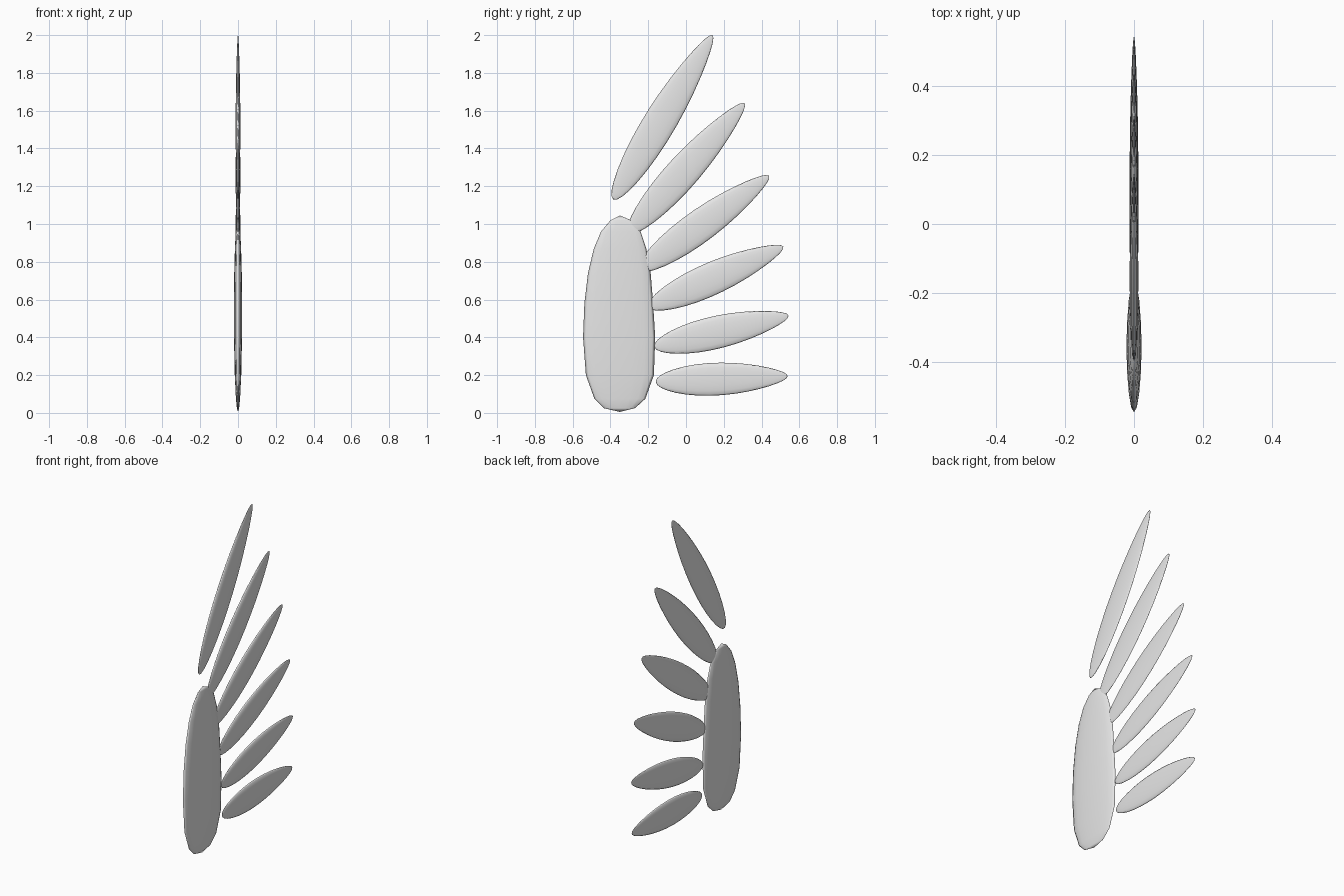
import bpy, bmesh, math
from mathutils import Vector

if "Cube" in bpy.data.objects:
    bpy.data.objects.remove(bpy.data.objects["Cube"])

grey = bpy.data.materials.new("light_grey")
grey.use_nodes = True
grey.diffuse_color = (0.8, 0.8, 0.8, 1)
grey.node_tree.nodes["Principled BSDF"].inputs["Base Color"].default_value = (0.8, 0.8, 0.8, 1)


def loft(name, sections, sides, side_axis):
    """Skin elliptical sections (centre, half width, half thickness); ends are points."""
    bm = bmesh.new()
    rings = []
    for centre, width, thick in sections:
        if width == 0:
            rings.append([bm.verts.new(centre)] * sides)
            continue
        ring = []
        for i in range(sides):
            a = math.tau * i / sides
            ring.append(bm.verts.new(centre + side_axis * (width * math.cos(a))
                                     + Vector((thick * math.sin(a), 0, 0))))
        rings.append(ring)
    for low, high in zip(rings, rings[1:]):
        for i in range(sides):
            j = (i + 1) % sides
            corners = list(dict.fromkeys((low[i], low[j], high[j], high[i])))
            bm.faces.new(corners)
    bmesh.ops.recalc_face_normals(bm, faces=bm.faces)
    mesh = bpy.data.meshes.new(name)
    bm.to_mesh(mesh)
    bm.free()
    mesh.materials.append(grey)
    mesh.shade_smooth()
    obj = bpy.data.objects.new(name, mesh)
    bpy.context.collection.objects.link(obj)
    return obj


# Wing body: height, front edge, back edge
outline = [(0.005, -0.35, -0.35), (0.025, -0.435, -0.27), (0.075, -0.485, -0.215),
           (0.2, -0.53, -0.17), (0.4, -0.545, -0.163), (0.58, -0.538, -0.174),
           (0.74, -0.519, -0.187), (0.87, -0.488, -0.21), (0.96, -0.45, -0.24),
           (1.02, -0.4, -0.29), (1.045, -0.35, -0.35)]
body = []
for z, front, back in outline:
    t = (z - 0.525) / 0.52
    thick = 0.022 * math.sqrt(max(0, 1 - t * t))
    body.append((Vector((0, (front + back) / 2, z)), (back - front) / 2, thick))
loft("wing_body", body, 16, Vector((0, 1, 0)))

# Feathers: base and tip in the side plane, fanning from top to bottom
feathers = [((-0.385, 1.13), (0.14, 2.0)),
            ((-0.306, 0.95), (0.31, 1.64)),
            ((-0.25, 0.755), (0.44, 1.255)),
            ((-0.20, 0.56), (0.515, 0.88)),
            ((-0.168, 0.35), (0.543, 0.515)),
            ((-0.16, 0.165), (0.538, 0.195))]
STEPS = 16
for n, (base, tip) in enumerate(feathers, 1):
    start, end = Vector((0, *base)), Vector((0, *tip))
    along = (end - start).normalized()
    across = Vector((0, along.z, -along.y))
    sections = []
    for k in range(STEPS + 1):
        a = math.pi * k / STEPS
        t = (1 - math.cos(a)) / 2
        # Rounded ends, with the tip slimmer than the base
        swell = 0 if k in (0, STEPS) else math.sin(a) * (1 - 0.3 * (t - 0.5) * 2 * t)
        sections.append((start.lerp(end, t), 0.086 * swell, 0.0125 * swell))
    loft(f"feather_{n}", sections, 16, across)
